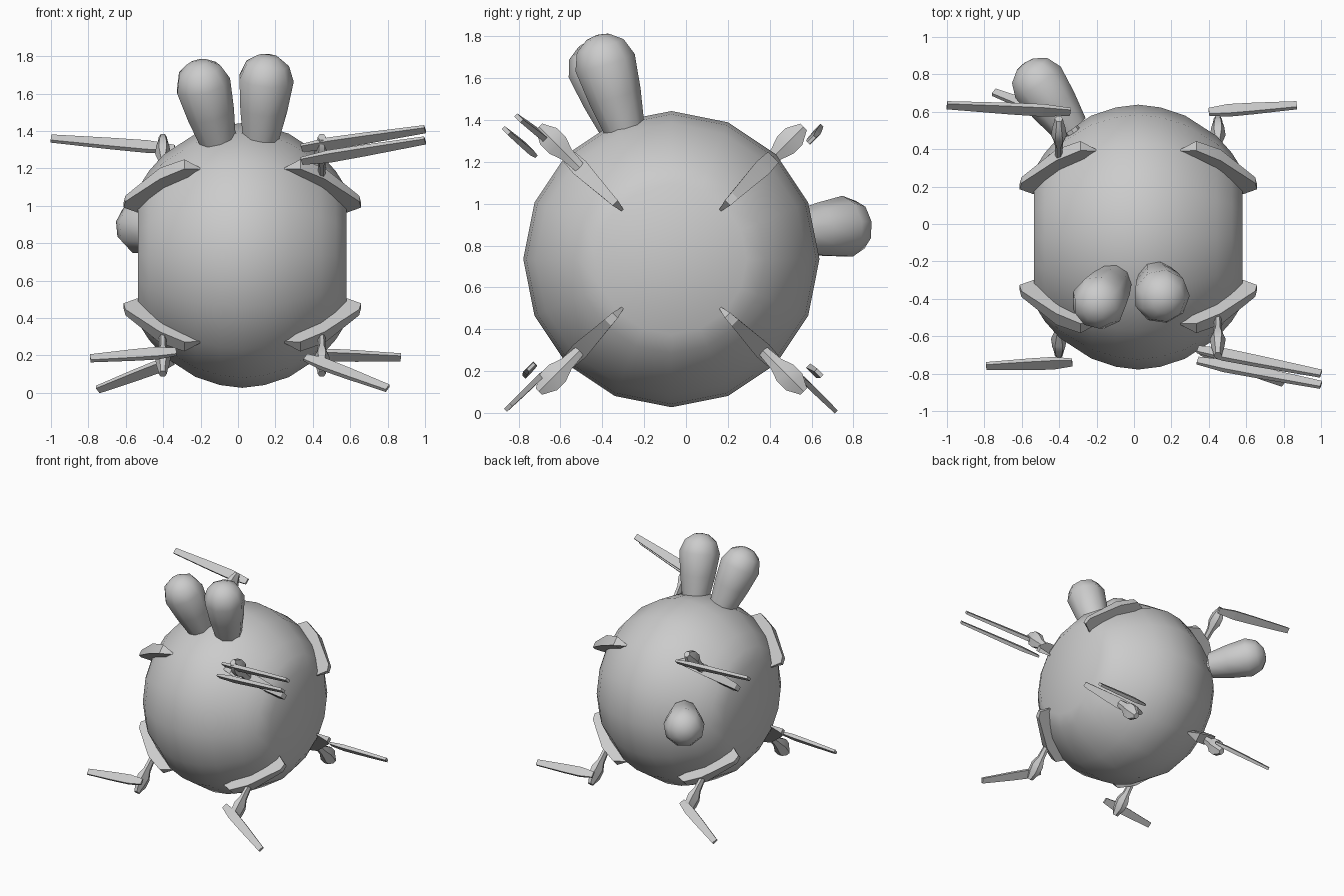
import bpy, bmesh, math
from mathutils import Vector

if "Cube" in bpy.data.objects:
    bpy.data.objects.remove(bpy.data.objects["Cube"])

C = Vector((0.023, -0.07, 0.735))   # hull centre
S = math.sqrt(0.5)


def finish(name, bm, angle=None):
    bmesh.ops.remove_doubles(bm, verts=bm.verts, dist=0.0005)
    bmesh.ops.recalc_face_normals(bm, faces=bm.faces)
    me = bpy.data.meshes.new(name)
    bm.to_mesh(me)
    bm.free()
    ob = bpy.data.objects.new(name, me)
    bpy.context.collection.objects.link(ob)
    if angle:
        bpy.context.view_layer.objects.active = ob
        ob.select_set(True)
        bpy.ops.object.shade_smooth_by_angle(angle=math.radians(angle))
        ob.select_set(False)
    return ob


def loft(name, rings, angle=None):
    """Skin closed rings of points and cap both ends."""
    bm = bmesh.new()
    vs = [[bm.verts.new(p) for p in r] for r in rings]
    n = len(vs[0])
    for a, b in zip(vs, vs[1:]):
        for i in range(n):
            j = (i + 1) % n
            bm.faces.new((a[i], a[j], b[j], b[i]))
    bm.faces.new(vs[0])
    bm.faces.new(vs[-1])
    return finish(name, bm, angle)


def lathe(name, base, axis, prof, n, angle=40):
    """Revolve (distance along axis, radius) points around an axis."""
    base, axis = Vector(base), Vector(axis).normalized()
    ref = Vector((0, 0, 1)) if abs(axis.z) < 0.8 else Vector((1, 0, 0))
    u = (ref - axis * ref.dot(axis)).normalized()
    v = axis.cross(u)
    rings = []
    for d, r in prof:
        rings.append([base + axis * d + r * (u * math.cos(k * math.tau / n) + v * math.sin(k * math.tau / n))
                      for k in range(n)])
    return loft(name, rings, angle)


def corner(s, dx, rho, t):
    """Point in the diagonal frame of one hull corner."""
    sx, sy, sz = s
    return C + Vector((sx * dx, S * (sy * rho - sz * t), S * (sz * rho + sy * t)))


# round hull with flat left and right ends
half = [(0.557, 0.36), (0.50, 0.45), (0.42, 0.54), (0.25, 0.65), (0.12, 0.693)]
prof = [(-d, r) for d, r in half] + [(0, 0.708)] + [(d, r) for d, r in reversed(half)]
lathe("hull", C, (1, 0, 0), prof, 16, 60)

# leaf-shaped wedge fins at the eight corners: (sideways, outward, half thickness)
FIN = [(0.56, 0.33, 0.006), (0.635, 0.38, 0.018), (0.625, 0.43, 0.022),
       (0.44, 0.62, 0.042), (0.31, 0.69, 0.036), (0.22, 0.655, 0.004), (0.27, 0.56, 0.02)]
corners = [(x, y, z) for x in (-1, 1) for y in (-1, 1) for z in (-1, 1)]
for s in corners:
    loft("fin", [[corner(s, a, b, c * k) for a, b, c in FIN] for k in (-1, 1)], 30)

# stems on the six corners that carry blades
STEM = [(0.62, 0.02, 0.03), (0.71, 0.022, 0.04), (0.77, 0.042, 0.065),
        (0.83, 0.035, 0.065), (0.87, 0.025, 0.04), (0.895, 0.022, 0.025)]
for s in corners:
    if s[2] < 0 or s in ((1, -1, 1), (-1, 1, 1)):
        loft("stem", [[corner(s, 0.425 + w * math.cos(k * math.pi / 3),
                              rho, t * math.sin(k * math.pi / 3)) for k in range(6)]
                      for rho, w, t in STEM], 30)


def blade(s, a, b):
    """Thin tapered bar from a to b, its width along the corner's outward direction."""
    a, b = Vector(a), Vector(b)
    along = (b - a).normalized()
    perp = Vector((0, -s[2] * S, s[1] * S))
    perp = (perp - along * perp.dot(along)).normalized()
    out = along.cross(perp)
    rings = []
    for f, w, h in ((0, 0.008, 0.022), (0.22, 0.014, 0.034), (0.5, 0.013, 0.031), (1, 0.01, 0.021)):
        p = a.lerp(b, f)
        rings.append([p + perp * w * i + out * h * j for i, j in ((-1, -1), (1, -1), (1, 1), (-1, 1))])
    loft("blade", rings)


blade((1, -1, 1), (0.34, -0.67, 1.31), (1.0, -0.80, 1.41))
blade((1, -1, 1), (0.34, -0.73, 1.24), (1.0, -0.86, 1.35))
blade((-1, 1, 1), (-0.34, 0.60, 1.305), (-1.0, 0.635, 1.36))
blade((-1, -1, -1), (-0.33, -0.74, 0.22), (-0.79, -0.76, 0.185))
blade((1, 1, -1), (0.40, 0.60, 0.205), (0.87, 0.635, 0.19))
blade((1, -1, -1), (0.36, -0.68, 0.19), (0.80, -0.85, 0.025))
blade((-1, 1, -1), (-0.35, 0.55, 0.17), (-0.75, 0.705, 0.018))

# domed pods on short posts
for base, tip in (((-0.11, -0.31, 1.35), (-0.22, -0.465, 1.77)),
                  ((0.12, -0.295, 1.36), (0.16, -0.425, 1.805)),
                  ((-0.34, 0.51, 0.86), (-0.585, 0.86, 0.90))):
    base, tip = Vector(base), Vector(tip)
    L = (tip - base).length
    lathe("pod", base, tip - base,
          [(0, 0.1), (L * 0.35, 0.13), (L * 0.71, 0.15), (L * 0.89, 0.118), (L * 0.98, 0.06), (L, 0.015)], 9, 50)
    lathe("pod_post", base, tip - base, [(-0.1, 0.042), (0.02, 0.042)], 8)
